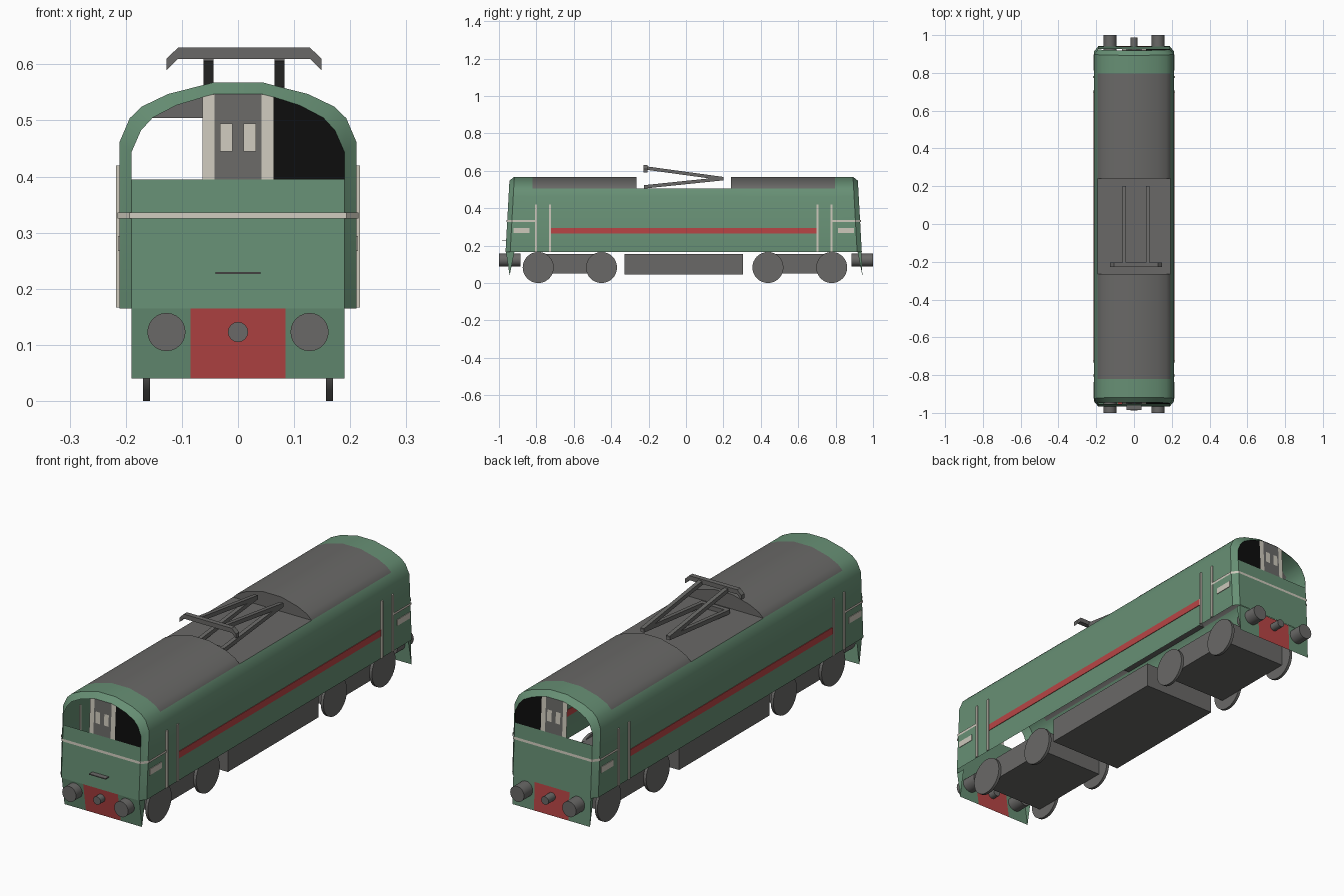
import bpy, bmesh, math
from mathutils import Vector

if "Cube" in bpy.data.objects:
    bpy.data.objects.remove(bpy.data.objects["Cube"])

def mat(name, r, g, b):
    m = bpy.data.materials.new(name)
    m.diffuse_color = (r, g, b, 1)
    m.use_nodes = True
    m.node_tree.nodes["Principled BSDF"].inputs["Base Color"].default_value = m.diffuse_color
    return m

GREEN = mat("green paint", .135, .275, .175)
GREY = mat("dark grey", .142, .140, .135)
RED = mat("red paint", .48, .06, .06)
CREAM = mat("cream", .61, .58, .50)
BLACK = mat("black glass", .004, .004, .004)

C = -0.0125                       # body centre along y

def y_end(z, s, out=0.0):
    """Sloping end face of the body; s = -1 front, +1 back."""
    return C + s * (0.9525 - (z - .165) * .055 + out)

def finish(name, bm, mats):
    me = bpy.data.meshes.new(name)
    bm.to_mesh(me)
    bm.free()
    for m in mats:
        me.materials.append(m)
    ob = bpy.data.objects.new(name, me)
    bpy.context.collection.objects.link(ob)
    return ob

def smooth(ob, deg):
    bpy.context.view_layer.objects.active = ob
    bpy.ops.object.select_all(action='DESELECT')
    ob.select_set(True)
    bpy.ops.object.shade_smooth_by_angle(angle=math.radians(deg))

def sheet(name, m, polys, out):
    """Flat polygons, turned to face the direction out."""
    bm = bmesh.new()
    for p in polys:
        f = bm.faces.new([bm.verts.new(v) for v in p])
        f.normal_update()
        if f.normal.dot(Vector(out)) < 0:
            f.normal_flip()
    return finish(name, bm, [m])

def box(name, m, lo, hi):
    bm = bmesh.new()
    bmesh.ops.create_cube(bm, size=1)
    for v in bm.verts:
        v.co = Vector([(a + b) / 2 + c * (b - a) for a, b, c in zip(lo, hi, v.co)])
    return finish(name, bm, [m])

def rod(name, m, p, q, t):
    """Square bar from p to q."""
    p, q = Vector(p), Vector(q)
    bm = bmesh.new()
    bmesh.ops.create_cube(bm, size=1)
    for v in bm.verts:
        v.co = Vector((v.co.x * t, v.co.y * t, v.co.z * (q - p).length))
    ob = finish(name, bm, [m])
    ob.rotation_mode = 'QUATERNION'
    ob.rotation_quaternion = (q - p).to_track_quat('Z', 'X')
    ob.location = (p + q) / 2
    return ob

def cyl(name, m, loc, r, depth, axis, n):
    bpy.ops.mesh.primitive_cylinder_add(
        vertices=n, radius=r, depth=depth, location=loc,
        rotation=(0, math.pi / 2, 0) if axis == 'x' else (math.pi / 2, 0, 0))
    ob = bpy.context.object
    ob.name = name
    ob.data.materials.append(m)
    smooth(ob, 35)

# Body shell: lofted cross-sections with bevelled ends and a roof well
outer = [(.211, .165), (.211, .462), (.193, .504), (.171, .525), (.125, .547), (.043, .568)]
inner = [(.19, .165), (.19, .443), (.173, .482), (.152, .505), (.11, .527), (.043, .547)]
full = lambda h: h + [(-x, z) for x, z in reversed(h)]
outer, inner = full(outer), full(inner)
WELL = (-.265, .24)
rings = [[(x, y_end(z, -1), z) for x, z in inner],
         [(x, y_end(z, -1, -.025), z) for x, z in outer]]
rings += [[(x, y, z) for x, z in outer] for y in (-.82, WELL[0], WELL[1], .797)]
rings += [[(x, y_end(z, 1, -.025), z) for x, z in outer],
          [(x, y_end(z, 1), z) for x, z in inner]]
bm = bmesh.new()
V = [[bm.verts.new(p) for p in r] for r in rings]
for i in range(len(V) - 1):
    for j in range(11):
        roof = 2 <= j <= 8
        if i == 3 and roof:
            continue
        f = bm.faces.new((V[i][j], V[i+1][j], V[i+1][j+1], V[i][j+1]))
        f.material_index = 1 if roof and 2 <= i <= 4 else 0
body = finish("body_shell", bm, [GREEN, GREY])
smooth(body, 28)
zw = .504
sheet("roof_well_floor", GREY, [[(-.193, WELL[0], zw), (.193, WELL[0], zw),
                                 (.193, WELL[1], zw), (-.193, WELL[1], zw)]], (0, 0, 1))
for y, d in ((WELL[0], 1), (WELL[1], -1)):
    sheet("roof_well_wall", GREY, [[(x, y, z) for x, z in outer[2:10]]], (0, d, 0))

# Both ends
for s, end in ((-1, "front"), (1, "back")):
    def panel(name, m, pts, out=0.0):
        sheet(end + name, m, [[(x, y_end(z, s, out), z) for x, z in pts]], (0, s, 0))
    rect = lambda x0, x1, z0, z1: [(x0, z0), (x1, z0), (x1, z1), (x0, z1)]
    panel("_nose", GREEN, rect(-.19, .19, .165, .395))
    # centre panel, its pillars and blinds, and the dark window
    panel("_centre_panel", GREY, rect(-.042, .042, .395, .547))
    for k in (-1, 1):
        panel("_window_pillar", CREAM, [(k*.042, .395), (k*.063, .395), (k*.063, .542), (k*.042, .547)])
        panel("_indicator", CREAM, rect(k*.010, k*.032, .445, .495), .003)
    panel("_window", BLACK, [(.063, .395), (.19, .395)] + inner[1:5] + [(.063, .542)])
    # apron under the nose, with tapered side returns
    yt, yb = C + s * .95, s * .943
    for name, m, x0, x1 in (("_apron_red", RED, -.085, .085), ("_apron_left", GREEN, -.19, -.085),
                            ("_apron_right", GREEN, .085, .19)):
        sheet(end + name, m, [[(x0, yt, .165), (x1, yt, .165), (x1, yb, .04), (x0, yb, .04)]], (0, s, 0))
    for k in (-1, 1):
        sheet(end + "_apron_return", GREEN, [[(k*.19, yt, .165), (k*.19, yb, .04),
                                              (k*.19, s*.918, .165)]], (k, 0, 0))
        cyl(end + "_buffer", GREY, (k*.1275, s*.9425, .123), .034, .115, 'y', 24)
    cyl(end + "_coupling", GREY, (0, s*.955, .123), .018, .066, 'y', 16)
    # cream band wrapped round the nose
    bm = bmesh.new()
    path = [(.215, -1), (.215, -.025), (.193, .004)]
    cols = []
    for k, seq in ((1, path), (-1, path[::-1])):
        for x, o in seq:
            cols.append([bm.verts.new((k*x, s*.79 + C if o == -1 else y_end(z, s, o), z))
                         for z in (.325, .336)])
    for a, b in zip(cols, cols[1:]):
        f = bm.faces.new((a[0], b[0], b[1], a[1]) if s > 0 else (a[0], a[1], b[1], b[0]))
    finish(end + "_cream_band", bm, [CREAM])

    # cab side details
    for k in (-1, 1):
        xs = sorted((k*.209, k*.217))
        for d in (.79, .715):
            y = C + s * d
            box(end + "_door_handrail", CREAM, (xs[0], y-.005, .167), (xs[1], y+.005, .42))
        xp = sorted((k*.209, k*.2135))
        yp = sorted((C + s*.825, C + s*.91))
        box(end + "_side_plate", CREAM, (xp[0], yp[0], .267), (xp[1], yp[1], .294))

# Small step on the front nose
box("front_step", GREY, (-.04, -.985, .226), (.04, -.955, .23))

# Red side stripes
for k in (-1, 1):
    xs = sorted((k*.209, k*.2135))
    box("side_stripe", RED, (xs[0], -.724, .264), (xs[1], .699, .294))

# Running gear: bogie frames, wheels and the underfloor box
for name, ya, yb in (("front", -.79, -.452), ("back", .438, .779)):
    box(name + "_bogie", GREY, (-.156, ya - .03, .05), (.156, yb + .03, .155))
    for y in (ya, yb):
        for k in (-1, 1):
            cyl(name + "_wheel", GREY, (k*.163, y, .083), .083, .013, 'x', 32)
box("underfloor_box", GREY, (-.18, -.328, .046), (.18, .305, .156))

# Pantograph
PX = .0107
for k in (-1, 1):
    x = PX + k * .063
    rod("pantograph_lower_arm", GREY, (x, -.215, .515), (x, .2, .558), .018)
    rod("pantograph_upper_arm", GREY, (x, -.215, .615), (x, .2, .558), .018)
rod("pantograph_base_bar", GREY, (PX - .07, -.215, .515), (PX + .07, -.215, .515), .02)
bm = bmesh.new()
half = [(.1175, .63), (.138, .61), (.138, .59), (.1175, .61)]
top = [(-.138, .61), (-.1175, .63), (.1175, .63), (.138, .61)]
prof = top + [(x, z - .02) for x, z in reversed(top)]
a = [bm.verts.new((PX + x, -.227, z)) for x, z in prof]
b = [bm.verts.new((PX + x, -.205, z)) for x, z in prof]
n = len(prof)
for i in range(3):                # three segments of the collector head
    for r in (a, b):
        bm.faces.new((r[i], r[i+1], r[n-2-i], r[n-1-i]))
for i in range(n):
    j = (i + 1) % n
    bm.faces.new((a[i], a[j], b[j], b[i]))
bmesh.ops.recalc_face_normals(bm, faces=bm.faces)
finish("pantograph_head", bm, [GREY])
